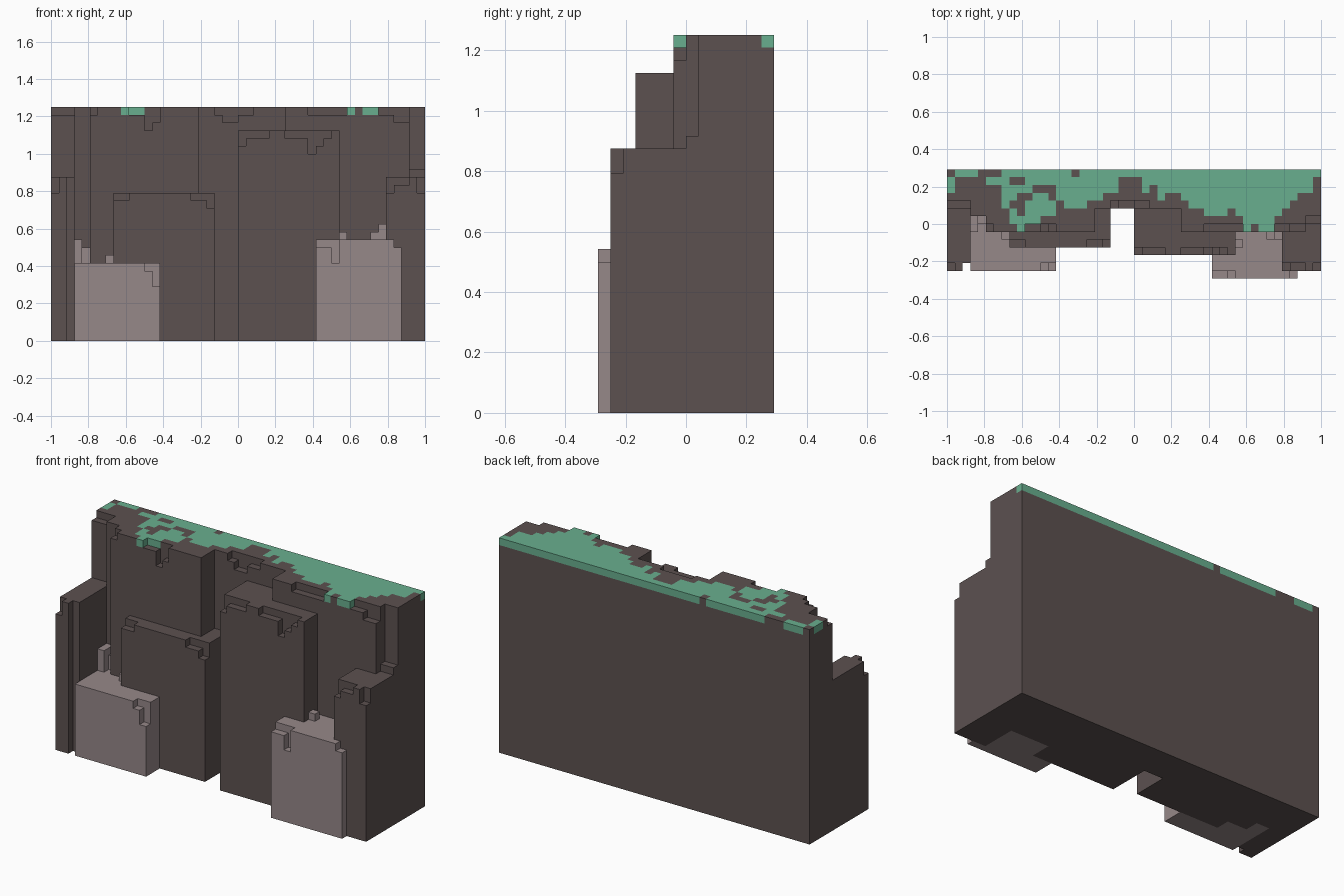
import bpy
import bmesh
from mathutils import Vector

default_cube = bpy.data.objects.get("Cube")
if default_cube:
    bpy.data.objects.remove(default_cube, do_unlink=True)

UNIT = 1 / 24              # edge length of one block
SIZE = Vector((48, 14, 0))  # grid footprint, used for centring
TOP = 30                   # height of the cliff in blocks


def make_material(name, hex_colour):
    """Flat material from an sRGB hex colour."""
    linear = [((int(hex_colour[i:i + 2], 16) / 255 + 0.055) / 1.055) ** 2.4 for i in (0, 2, 4)]
    colour = (*linear, 1.0)
    material = bpy.data.materials.new(name)
    material.use_nodes = True
    material.diffuse_color = colour
    material.node_tree.nodes["Principled BSDF"].inputs["Base Color"].default_value = colour
    return material


dark_rock = make_material("dark_rock", "5c5150")
pale_rock = make_material("pale_rock", "968889")
moss = make_material("moss", "69af8f")

cells = {}  # grid position -> part name


def box_cells(x0, x1, y0, y1, z0, z1):
    for x in range(x0, x1):
        for y in range(y0, y1):
            for z in range(z0, z1):
                yield x, y, z


def fill(part, *bounds):
    for cell in box_cells(*bounds):
        cells[cell] = part


def carve(*bounds):
    for cell in box_cells(*bounds):
        cells.pop(cell, None)


# Pale boulders with small stubs on top
fill("left_boulder", 3, 14, 1, 8, 0, 10)
fill("left_boulder", 3, 4, 6, 8, 10, 13)
fill("left_boulder", 4, 5, 7, 8, 10, 12)
fill("left_boulder", 7, 8, 5, 6, 10, 11)
fill("right_boulder", 34, 45, 0, 6, 0, 13)
fill("right_boulder", 37, 38, 4, 5, 13, 14)
fill("right_boulder", 41, 43, 5, 6, 13, 14)
fill("right_boulder", 42, 43, 5, 6, 14, 15)

# Dark ledges stepping out of the cliff
fill("left_column", 0, 3, 1, 9, 0, 21)
fill("middle_ledge", 8, 21, 4, 9, 0, 19)
fill("tall_ledge", 24, 37, 3, 9, 0, 27)
fill("right_column", 43, 48, 1, 8, 0, 21)
fill("right_column", 45, 48, 7, 8, 21, 22)

# Cliff wall: x range and front row of each stretch
for x0, x1, front in ((0, 3, 9), (3, 5, 8), (5, 19, 6), (19, 30, 9), (30, 46, 6), (46, 48, 8)):
    fill("cliff_wall", x0, x1, front, 14, 0, TOP)

# Recess beside the left column
carve(2, 3, 1, 2, 0, 21)

# Chipped edges: x range, row, z range
chips = (
    (0, 3, 9, 29, 30), (5, 6, 6, 29, 30), (10, 14, 6, 29, 30), (12, 14, 6, 28, 29),
    (12, 13, 6, 27, 28), (21, 26, 9, 29, 30), (22, 24, 9, 28, 29), (33, 38, 6, 29, 30),
    (42, 46, 6, 29, 30), (44, 46, 6, 28, 29),
    (24, 28, 3, 26, 27), (24, 25, 3, 25, 26), (30, 36, 3, 26, 27), (33, 35, 3, 25, 26),
    (33, 34, 3, 24, 25), (18, 21, 4, 18, 19), (20, 21, 4, 17, 18), (8, 10, 4, 18, 19),
    (43, 44, 1, 19, 21), (44, 46, 1, 20, 21), (47, 48, 1, 19, 21), (0, 1, 1, 19, 21),
    (12, 14, 1, 9, 10), (13, 14, 1, 7, 9), (34, 37, 0, 12, 13), (36, 37, 0, 10, 12),
    (44, 45, 0, 12, 13),
)
for x0, x1, row, z0, z1 in chips:
    carve(x0, x1, row, row + 1, z0, z1)

# Moss on the top layer: x spans for each row, from back to front
moss_rows = {
    13: ((1, 4), (7, 16), (17, 48)),
    12: ((0, 1), (5, 8), (10, 22), (25, 47)),
    11: ((0, 1), (7, 11), (14, 22), (25, 26), (27, 47)),
    10: ((7, 9), (11, 13), (14, 20), (27, 28), (30, 45)),
    9: ((7, 8), (10, 14), (15, 18), (31, 44)),
    8: ((8, 9), (10, 14), (33, 36), (37, 43)),
    7: ((8, 12), (38, 42)),
    6: ((9, 10), (38, 39), (40, 42)),
}
mossy = {(x, row, TOP - 1) for row, spans in moss_rows.items()
         for a, b in spans for x in range(a, b)}


def build_part(part, materials):
    """Skin the exposed sides of one part's blocks, merged into flat faces."""
    bm = bmesh.new()
    verts = {}

    def vert(corner):
        key = tuple(round(c) for c in corner)
        if key not in verts:
            verts[key] = bm.verts.new((Vector(key) - SIZE / 2) * UNIT)
        return verts[key]

    for cell, owner in cells.items():
        if owner != part:
            continue
        for axis in range(3):
            for sign in (-1, 1):
                normal = Vector((0, 0, 0))
                normal[axis] = sign
                origin = Vector(cell)
                if tuple(round(c) for c in origin + normal) in cells:
                    continue
                u, v = Vector((0, 0, 0)), Vector((0, 0, 0))
                u[(axis + 1) % 3] = v[(axis + 2) % 3] = 1
                if sign > 0:
                    origin = origin + normal
                else:
                    u, v = v, u
                face = bm.faces.new([vert(p) for p in (origin, origin + u, origin + u + v, origin + v)])
                face.material_index = int(len(materials) > 1 and cell in mossy)
    bmesh.ops.dissolve_limit(bm, angle_limit=0.01, verts=bm.verts[:], edges=bm.edges[:],
                             delimit={'MATERIAL'})
    mesh = bpy.data.meshes.new(part)
    bm.to_mesh(mesh)
    bm.free()
    for material in materials:
        mesh.materials.append(material)
    bpy.context.collection.objects.link(bpy.data.objects.new(part, mesh))


build_part("cliff_wall", (dark_rock, moss))
for name in ("left_column", "middle_ledge", "tall_ledge", "right_column"):
    build_part(name, (dark_rock,))
for name in ("left_boulder", "right_boulder"):
    build_part(name, (pale_rock,))
